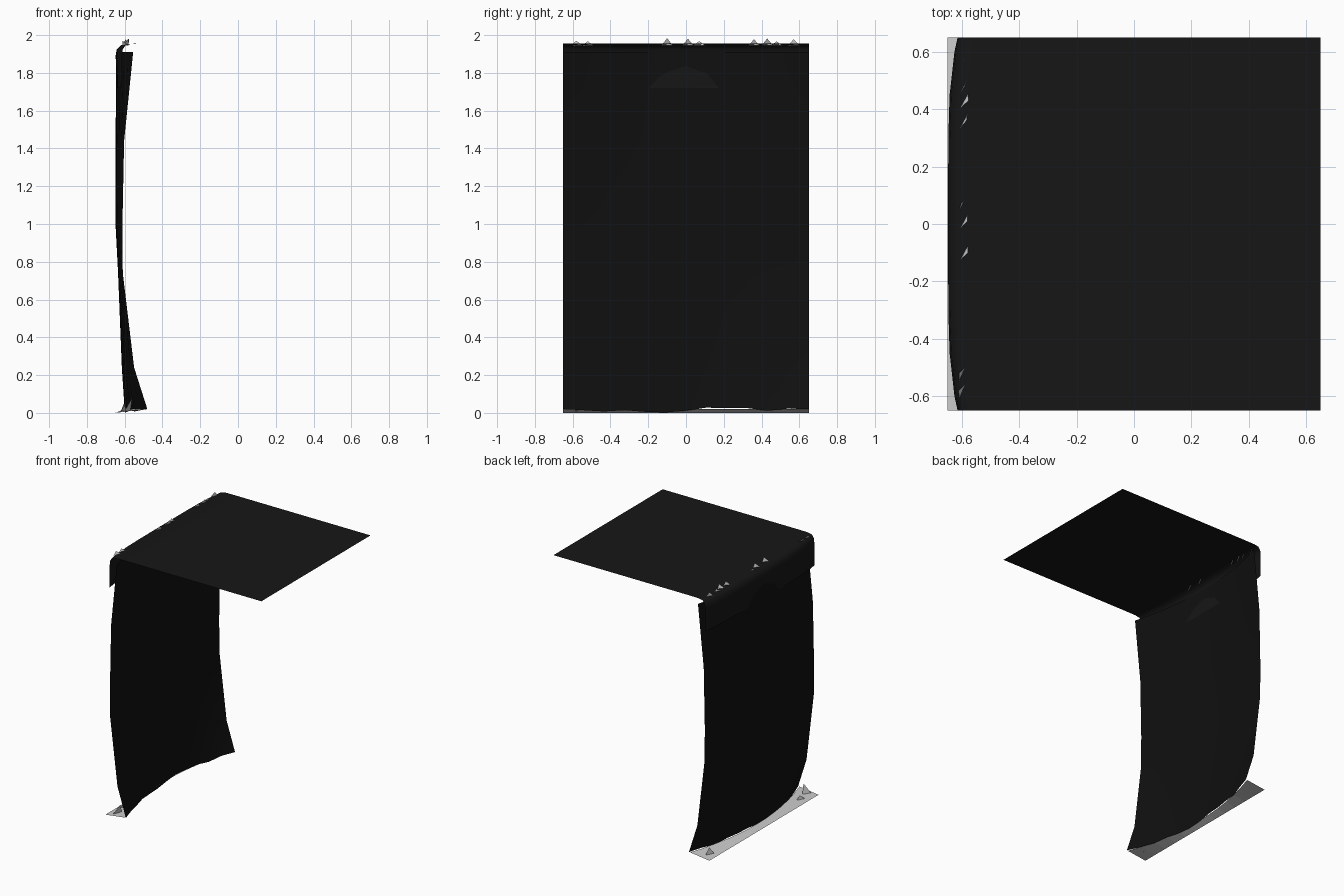
import bpy, random

if "Cube" in bpy.data.objects:
    bpy.data.objects.remove(bpy.data.objects["Cube"])

random.seed(4)


def material(name, v):
    m = bpy.data.materials.new(name)
    m.diffuse_color = (v, v, v, 1)
    m.use_nodes = True
    m.node_tree.nodes["Principled BSDF"].inputs["Base Color"].default_value = m.diffuse_color
    return m


rock = material("dark_rock", 0.005)
soil = material("dark_ground", 0.008)


def add_mesh(name, verts, faces, mat=None, smooth=True):
    me = bpy.data.meshes.new(name)
    me.from_pydata(verts, [], faces)
    me.update()
    ob = bpy.data.objects.new(name, me)
    bpy.context.collection.objects.link(ob)
    if mat:
        me.materials.append(mat)
    for p in me.polygons:
        p.use_smooth = smooth
    return ob


def sheet(name, ys, middle, ends, mat=None, bend=lambda t: t * t, smooth=True):
    """Sheet whose (x, z) profile blends from the middle to both y ends."""
    verts = []
    for y in ys:
        t = bend(abs(y) / 0.65)
        for (xm, zm), (xe, ze) in zip(middle, ends):
            verts.append((xm + (xe - xm) * t, y, zm + (ze - zm) * t))
    n = len(middle)
    faces = [(i * n + j, i * n + j + 1, (i + 1) * n + j + 1, (i + 1) * n + j)
             for i in range(len(ys) - 1) for j in range(n - 1)]
    return add_mesh(name, verts, faces, mat, smooth)


# Bowed cliff wall, with a slightly uneven foot
wall_ys = [-0.65 + 1.3 * i / 12 for i in range(13)]
wall = sheet("cliff_wall", wall_ys,
             [(-0.60, 0.02), (-0.615, 0.25), (-0.635, 0.75), (-0.648, 1.0),
              (-0.648, 1.45), (-0.645, 1.92)],
             [(-0.48, 0.03), (-0.55, 0.25), (-0.61, 0.75), (-0.612, 1.0),
              (-0.603, 1.45), (-0.555, 1.92)], rock)
for v in wall.data.vertices:
    if v.co.z < 0.1 and abs(v.co.y) < 0.6:
        v.co.z += random.uniform(-0.01, 0.02)

# Flat top ground that rounds over into a hanging lip
lip_ys = [-0.65, -0.6, -0.45, -0.3, 0, 0.3, 0.45, 0.6, 0.65]
sheet("cliff_top",
      lip_ys,
      [(-0.64, 1.73), (-0.648, 1.90), (-0.642, 1.935), (-0.62, 1.957),
       (-0.58, 1.964), (-0.48, 1.965), (0.65, 1.965)],
      [(-0.615, 1.73), (-0.615, 1.90), (-0.61, 1.935), (-0.595, 1.957),
       (-0.56, 1.964), (-0.48, 1.965), (0.65, 1.965)],
      soil, lambda t: t ** 5)

# Grey strip of ground at the foot
sheet("foot_strip", wall_ys,
      [(-0.65, 0.01), (-0.60, 0.03)],
      [(-0.65, 0.01), (-0.49, 0.03)], smooth=False)


# Small triangular blades
def blades(name, items):
    verts, faces = [], []
    for x, y, z, half, h, lean in items:
        k = len(verts)
        verts += [(x, y - half, z), (x + 0.03, y + half, z), (x + lean, y, z + h)]
        faces.append((k, k + 1, k + 2))
    return add_mesh(name, verts, faces, smooth=False)


blades("edge_tufts", [(-0.61, y, 1.955, 0.03, random.uniform(0.02, 0.04),
                       random.uniform(-0.01, 0.04))
                      for y in (-0.58, -0.52, -0.1, 0.01, 0.07, 0.36, 0.43, 0.48, 0.57)])
blades("foot_tufts", [(-0.60, -0.60, 0.02, 0.03, 0.07, 0.04),
                      (-0.62, -0.5, 0.02, 0.03, 0.03, 0.02),
                      (-0.62, 0.58, 0.02, 0.03, 0.05, 0.02)])

# Rest the model exactly on the floor
low = min(v.co.z for o in bpy.data.objects for v in o.data.vertices)
for o in bpy.data.objects:
    for v in o.data.vertices:
        v.co.z -= low
